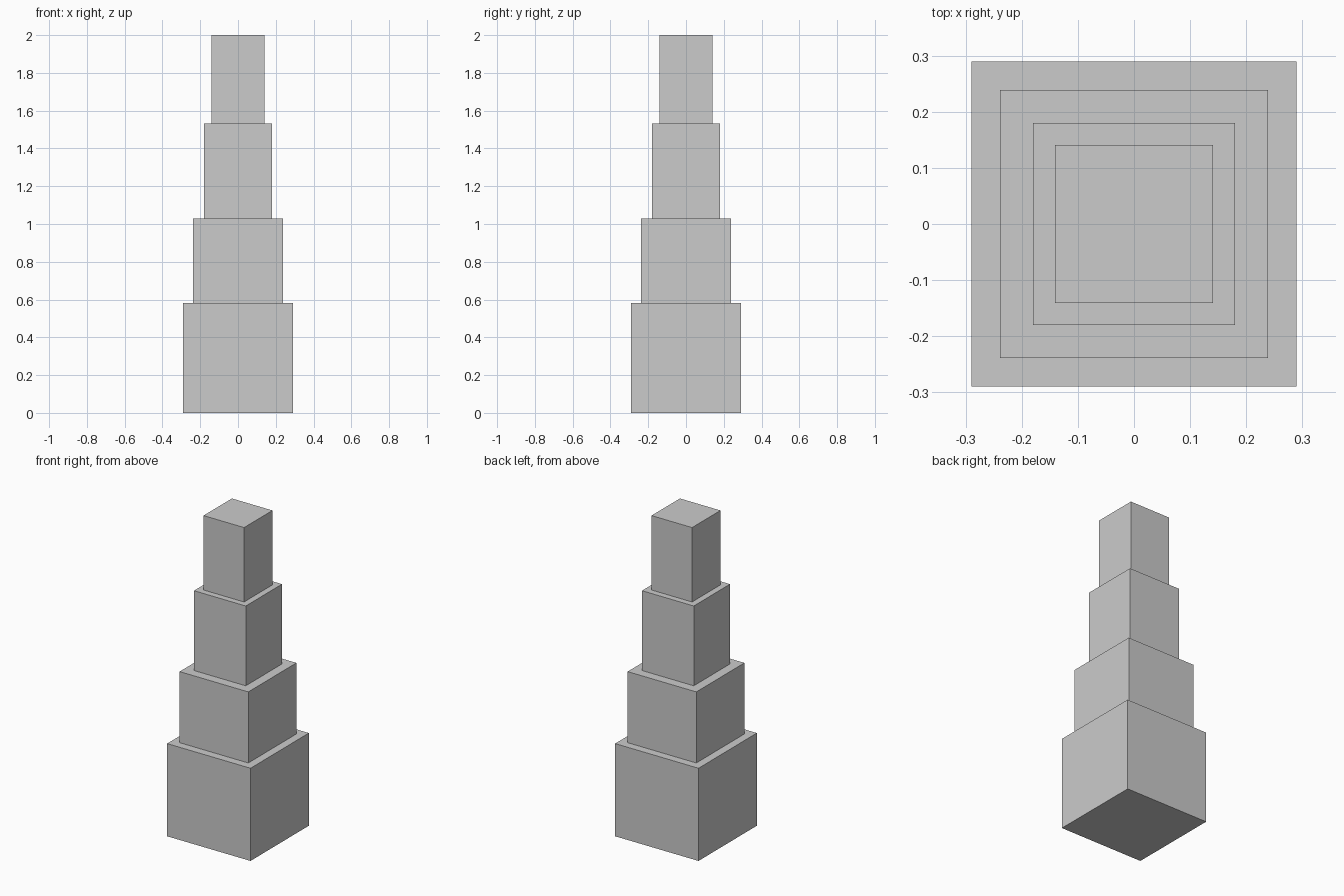
import bpy

if "Cube" in bpy.data.objects:
    bpy.data.objects.remove(bpy.data.objects["Cube"])

# Stacked square tiers: name, half width, bottom z, top z
TIERS = [
    ("base_tier", 0.29, 0.0, 0.583),
    ("lower_tier", 0.239, 0.583, 1.03),
    ("upper_tier", 0.18, 1.03, 1.532),
    ("top_tier", 0.141, 1.532, 2.0),
]


def add_box(name, half, z0, z1):
    bpy.ops.mesh.primitive_cube_add(size=1, location=(0, 0, (z0 + z1) / 2))
    obj = bpy.context.object
    obj.name = name
    obj.scale = (2 * half, 2 * half, z1 - z0)
    bpy.ops.object.transform_apply(location=False, rotation=False, scale=True)
    return obj


for tier in TIERS:
    add_box(*tier)
